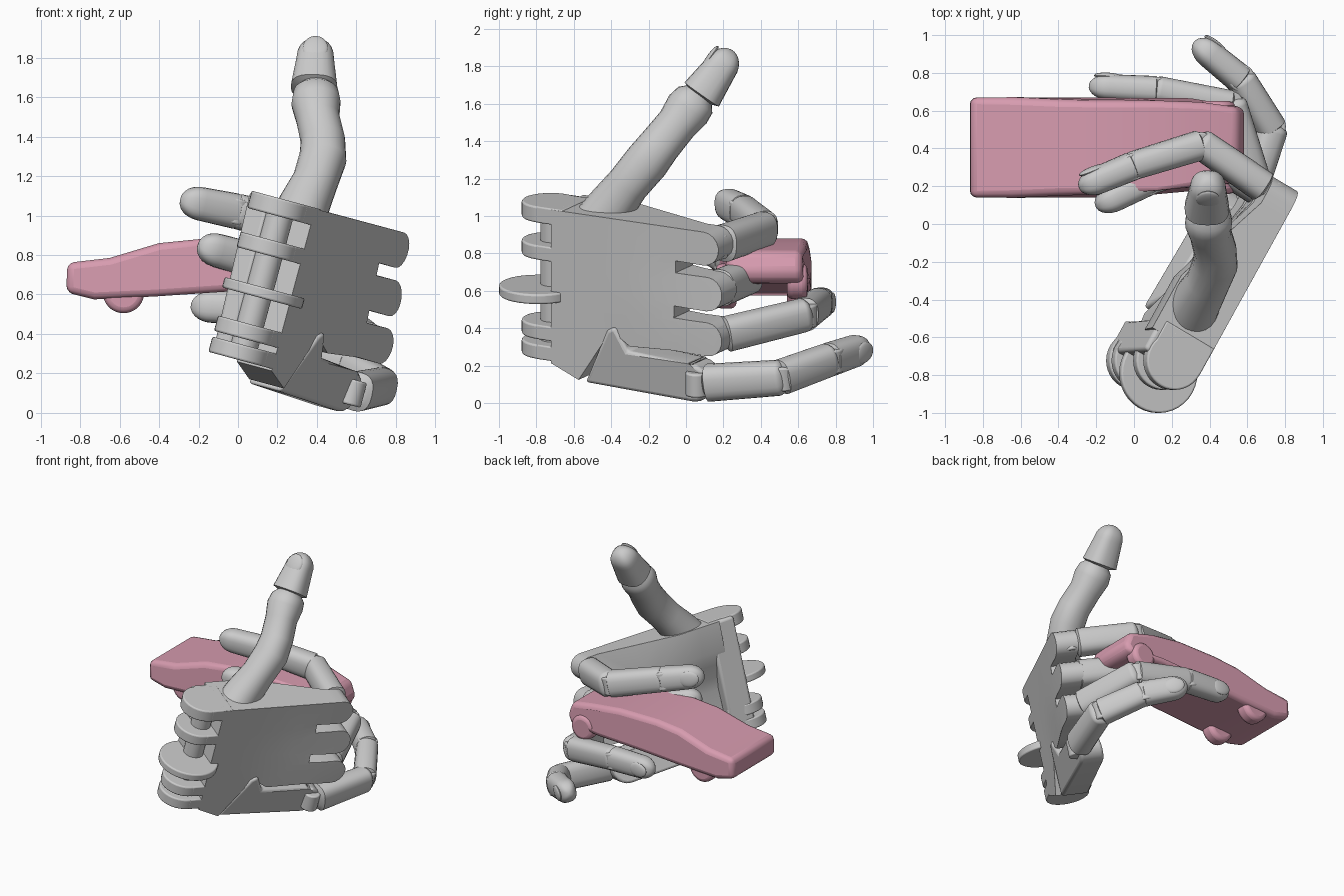
import bpy, bmesh, math
from mathutils import Vector as V, Matrix

if "Cube" in bpy.data.objects:
    bpy.data.objects.remove(bpy.data.objects["Cube"])

# Palm frame: U towards the fingers, N along the knuckle row, W out of the palm
O = V((0.84, 0.12, 0.85))
U = V((0.48, 0.87, -0.13)).normalized()
N = V((0.26, 0.0, 0.965)).normalized()
W = N.cross(U).normalized()


def P(u, v, w):
    return O + U * u + N * v + W * w


def finish(name, bm, angle=35, bevel=0, mat=None, segs=3):
    bmesh.ops.recalc_face_normals(bm, faces=bm.faces)
    me = bpy.data.meshes.new(name)
    bm.to_mesh(me)
    bm.free()
    ob = bpy.data.objects.new(name, me)
    bpy.context.collection.objects.link(ob)
    if bevel:
        b = ob.modifiers.new("bevel", 'BEVEL')
        b.width, b.segments, b.limit_method = bevel, segs, 'ANGLE'
        b.angle_limit = math.radians(40)
    if mat:
        me.materials.append(mat)
    bpy.ops.object.select_all(action='DESELECT')
    ob.select_set(True)
    bpy.context.view_layer.objects.active = ob
    bpy.ops.object.shade_smooth_by_angle(angle=math.radians(angle))
    return ob


def slab(name, outline, shape, cuts=(), vcuts=(), bevel=0.02):
    """Extrude a (u, v) outline; shape(u, v, inner) gives the w of each point."""
    bm = bmesh.new()
    f = bm.faces.new([bm.verts.new((u, v, 0)) for u, v in outline])
    for e in bmesh.ops.extrude_face_region(bm, geom=[f])['geom']:
        if isinstance(e, bmesh.types.BMVert):
            e.co.z = 1
    planes = [((c, 0, 0), (1, 0, 0)) for c in cuts] + [((0, c, 0), (0, 1, 0)) for c in vcuts]
    for co, no in planes:
        bmesh.ops.bisect_plane(bm, geom=bm.verts[:] + bm.edges[:] + bm.faces[:],
                               plane_co=co, plane_no=no)
    for vert in bm.verts:
        u, v, k = vert.co
        vert.co = P(u, v, shape(u, v, k > 0.5))
    return finish(name, bm, bevel=bevel)


def cyl(name, c, axis, r, h, bevel=0.01, mat=None):
    bm = bmesh.new()
    m = Matrix.Translation(c) @ axis.to_track_quat('Z', 'Y').to_matrix().to_4x4()
    bmesh.ops.create_cone(bm, cap_ends=True, segments=36, radius1=r, radius2=r, depth=h, matrix=m)
    return finish(name, bm, bevel=bevel, mat=mat)


def tube(name, rings, axis, power=2.6, sides=24):
    """Loft rounded sections; each ring is (centre, direction, side radius, depth radius)."""
    bm = bmesh.new()
    loops = []
    for c, d, rs, rd in rings:
        dors = d.cross(axis).normalized()
        side = dors.cross(d).normalized()
        loop = []
        for i in range(sides):
            a = 2 * math.pi * i / sides
            x, y = math.cos(a), math.sin(a)
            x = math.copysign(abs(x) ** (2 / power), x)
            y = math.copysign(abs(y) ** (2 / power), y)
            loop.append(bm.verts.new(c + side * x * rs + dors * y * rd))
        loops.append(loop)
    for a, b in zip(loops, loops[1:]):
        for i in range(sides):
            j = (i + 1) % sides
            bm.faces.new((a[i], a[j], b[j], b[i]))
    bm.faces.new(loops[0])
    bm.faces.new(loops[-1])
    return finish(name, bm, angle=45)


def bone(name, a, b, axis, ra, rb, tip=False, depth=0.85):
    """One finger segment, domed at both ends, longer dome and a nail on a fingertip."""
    d = (b - a).normalized()
    L = (b - a).length
    rings = []
    for k in range(4):
        t = math.radians(35 + 55 * k / 3)
        rings.append((0.045 * math.sin(t) - 0.02, ra * math.sin(t)))
    cap = 0.11 if tip else 0.05
    end = 82 if tip else 60
    for k in range(7):
        t = math.radians(end * k / 6)
        rings.append((L - cap + cap * math.sin(t), rb * math.cos(t)))
    tube(name, [(a + d * s, d, r, r * depth) for s, r in rings], axis)
    if tip:
        dors = d.cross(axis).normalized()
        side = dors.cross(d).normalized()
        m = Matrix((side, d, dors)).transposed().to_4x4()
        m.translation = b - d * 0.1 + dors * rb * depth * 0.86
        bm = bmesh.new()
        bmesh.ops.create_uvsphere(bm, u_segments=20, v_segments=12, radius=1,
                                  matrix=m @ Matrix.Diagonal((rb * 0.68, 0.075, 0.018, 1)))
        finish(name + "_nail", bm)


def finger(name, pts, r):
    pts = [V(p) for p in pts]
    for i, part in enumerate(("proximal", "middle", "tip")):
        a, b = pts[i], pts[i + 1]
        d = (b - a).normalized()
        cyl(f"{name}_{part}_hinge", a + d * (0.06 if i == 0 else 0.02), N,
            r * (0.6 if i == 0 else 0.72), r * 1.3)
        start = a + d * (0.1 if i == 0 else -0.01)
        bone(f"{name}_{part}", start, b + d * (0 if i == 2 else 0.045), N,
             r * (1 - 0.05 * i), r * (0.95 - 0.05 * i), i == 2)


# Palm plate with three knuckle lobes, thick only below the thumb
outline = [(-0.97, 0.06)]
for v, u in ((-0.03, -0.03), (-0.275, 0.0), (-0.52, 0.01)):
    outline += [(-0.2, v + 0.09)] if v < -0.1 else []
    outline += [(u + 0.092 * math.cos(t), v + 0.092 * math.sin(t))
                for t in [math.radians(90 - 20 * k) for k in range(10)]]
    outline += [(-0.2, v - 0.09)]
outline += [(-0.48, -0.63), (-0.6, -0.56), (-0.8, -0.86), (-0.97, -0.79)]


def palm_shape(u, v, inner):
    front = min(1, max(0, (u + 0.6) / 0.5))
    out = -0.035 * front * min(1, max(0, (-v - 0.08) / 0.4))
    if not inner:
        return out
    t = min(1, max(0, (-0.1 - u) / 0.55))
    thenar = min(1, max(0, (v + 0.5) / 0.45))
    return out + 0.16 + t * (0.05 + 0.14 * thenar * thenar * (3 - 2 * thenar))


slab("palm_plate", outline, palm_shape, (-0.8, -0.65, -0.5, -0.35, -0.1), (-0.15, -0.25, -0.35, -0.45))

# Little finger metacarpal, folded inward
edge = [(-0.78, -0.88), (-0.62, -0.56), (-0.57, -0.53), (-0.5, -0.66), (-0.12, -0.68)]
edge += [(-0.12 + 0.11 * math.cos(t), -0.79 + 0.11 * math.sin(t))
         for t in [math.radians(90 - 20 * k) for k in range(10)]]
slab("little_metacarpal", edge,
     lambda u, v, k: -0.02 + max(0, -0.55 - v) * 0.15 + (0.17 - 0.04 * u if k else 0))

# Wrist: inner wall, hinge lugs, axle and the larger centre disc
slab("wrist_wall", [(-1.09, 0.06), (-0.9, 0.06), (-0.9, -0.78), (-1.09, -0.76)],
     lambda u, v, k: (0.33 + 0.04 * v if k else 0.2))
for i, (v, h) in enumerate(((0.02, 0.09), (-0.19, 0.08), (-0.63, 0.08), (-0.74, 0.08))):
    cyl(f"wrist_lug_{i}", P(-1.06, v, 0.155), N, 0.155, h)
    slab(f"wrist_lug_root_{i}", [(-1.06, v + h / 2), (-0.9, v + h / 2), (-0.9, v - h / 2), (-1.06, v - h / 2)],
         lambda u, v, k: 0.3 if k else 0.0, bevel=0.008)
cyl("wrist_axle", P(-1.04, -0.36, 0.15), N, 0.07, 0.78)
cyl("wrist_disc", P(-1.1, -0.42, 0.09), N, 0.21, 0.055)

# Four curled fingers
finger("index_finger", [(0.78, 0.13, 0.83), (0.36, 0.42, 0.93), (0.0, 0.31, 1.02), (-0.29, 0.19, 1.08)], 0.1)
finger("middle_finger", [(0.76, 0.12, 0.59), (0.4, 0.34, 0.68), (0.08, 0.23, 0.77), (-0.2, 0.09, 0.85)], 0.1)
finger("ring_finger", [(0.68, 0.1, 0.34), (0.52, 0.63, 0.47), (0.13, 0.71, 0.53), (-0.24, 0.73, 0.54)], 0.095)
finger("little_finger", [(0.56, 0.0, 0.1), (0.73, 0.5, 0.135), (0.57, 0.76, 0.23), (0.32, 0.965, 0.3)], 0.1)

# Thumb: organic lower part, separate tip
T = V((-1, 0, 0))
path = [(0.29, -0.50, 0.92, 0.14), (0.33, -0.41, 1.04, 0.13), (0.39, -0.31, 1.17, 0.115),
        (0.43, -0.21, 1.29, 0.12), (0.43, -0.14, 1.38, 0.113), (0.405, -0.05, 1.49, 0.11),
        (0.395, 0.01, 1.57, 0.125), (0.395, 0.05, 1.62, 0.115), (0.395, 0.08, 1.66, 0.07)]
pts = [V(p[:3]) for p in path]
tube("thumb_lower", [(p, (pts[min(i + 1, 8)] - pts[max(i - 1, 0)]).normalized(), path[i][3], path[i][3])
                     for i, p in enumerate(pts)], T, power=2.2)
bone("thumb_tip", V((0.385, 0.07, 1.63)), V((0.395, 0.25, 1.885)), T, 0.118, 0.095, True, 0.95)

# Toy car held between the fingers
pink = bpy.data.materials.new("pink")
pink.diffuse_color = (0.68, 0.33, 0.43, 1)
pink.use_nodes = True
pink.node_tree.nodes["Principled BSDF"].inputs["Base Color"].default_value = pink.diffuse_color
side = [(-0.87, 0.61), (-0.865, 0.76), (-0.65, 0.785), (-0.4, 0.86), (-0.2, 0.88), (0.12, 0.88),
        (0.36, 0.85), (0.55, 0.81), (0.59, 0.7), (0.55, 0.64), (0.3, 0.63),
        (-0.05, 0.615), (-0.42, 0.59), (-0.73, 0.575)]
bm = bmesh.new()
f = bm.faces.new([bm.verts.new((x, -1, z)) for x, z in side])
for e in bmesh.ops.extrude_face_region(bm, geom=[f])['geom']:
    if isinstance(e, bmesh.types.BMVert):
        e.co.y = 1
for vert in bm.verts:
    x, s, z = vert.co
    half = 0.265 - 0.07 * max(0, (x - 0.2) / 0.4) - 0.15 * max(0, z - 0.76)
    vert.co.y = 0.405 + 0.015 * (x > 0.3) + s * half
finish("toy_car", bm, angle=50, bevel=0.035, mat=pink)
for x, z, r, end in ((-0.58, 0.61, 0.105, "left"), (0.44, 0.65, 0.095, "right")):
    for s in (-1, 1):
        cyl(f"car_wheel_{end}_{'near' if s < 0 else 'far'}", V((x, 0.405 + s * 0.19, z)),
            V((0, 1, 0)), r, 0.11, 0.03, pink)
